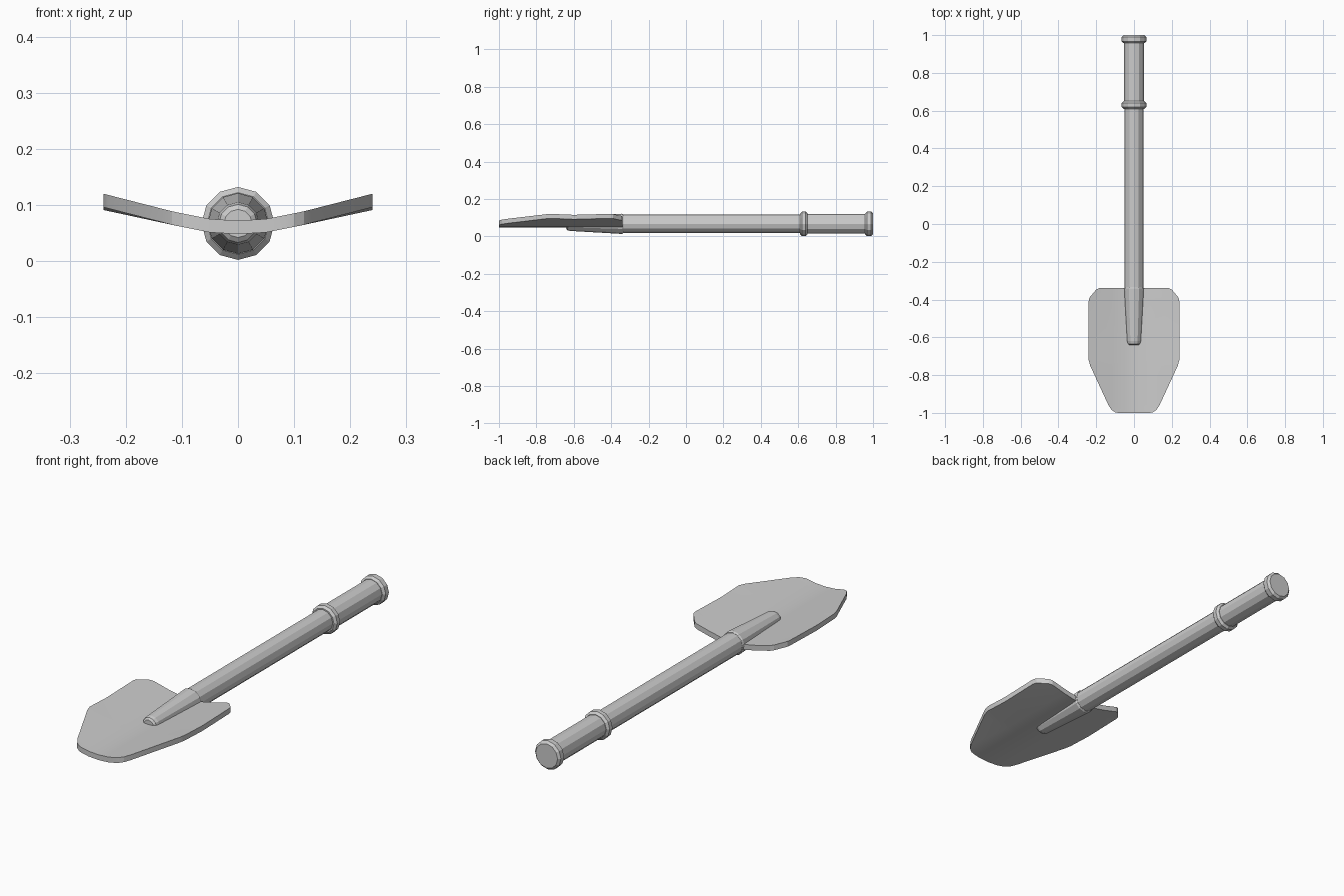
import bpy, bmesh, math

cube = bpy.data.objects.get("Cube")
if cube:
    bpy.data.objects.remove(cube, do_unlink=True)

steel = bpy.data.materials.new("light_grey")
steel.use_nodes = True
GREY = (0.6, 0.6, 0.6, 1)
steel.diffuse_color = GREY
steel.node_tree.nodes["Principled BSDF"].inputs["Base Color"].default_value = GREY

AXIS_Z = 0.067
SIDES = 12


def finish(bm, name):
    bmesh.ops.recalc_face_normals(bm, faces=bm.faces[:])
    mesh = bpy.data.meshes.new(name)
    bm.to_mesh(mesh)
    bm.free()
    mesh.materials.append(steel)
    obj = bpy.data.objects.new(name, mesh)
    bpy.context.collection.objects.link(obj)
    return obj


def lathe(name, profile):
    """Closed twelve-sided solid around the tool axis from (y, radius) pairs."""
    bm = bmesh.new()
    rings = []
    for y, r in profile:
        angles = [2 * math.pi * i / SIDES for i in range(SIDES)]
        rings.append([bm.verts.new((r * math.sin(a), y, AXIS_Z + r * math.cos(a)))
                      for a in angles])
    for a, b in zip(rings, rings[1:]):
        for i in range(SIDES):
            j = (i + 1) % SIDES
            bm.faces.new((a[i], a[j], b[j], b[i]))
    bm.faces.new(rings[0])
    bm.faces.new(rings[-1])
    return finish(bm, name)


# Handle and grip
lathe("shaft", [(-0.36, 0.049), (0.63, 0.049)])
lathe("grip", [(0.63, 0.053), (0.98, 0.053)])


# Rounded collars at both ends of the grip
def collar(name, start, end):
    lathe(name, [(start, 0.055), (start + 0.01, 0.065),
                 (end - 0.01, 0.065), (end, 0.055)])


collar("grip_collar", 0.61, 0.65)
collar("end_collar", 0.957, 1.0)

# Tapered socket joining the handle to the blade
lathe("socket", [(-0.335, 0.05), (-0.342, 0.054), (-0.62, 0.038),
                 (-0.634, 0.034), (-0.641, 0.025)])


# Dished blade: (y, half width) rows, height set by distance from the centre
rows = [(-0.34, 0.185), (-0.347, 0.2), (-0.39, 0.236), (-0.41, 0.24),
        (-0.6, 0.24), (-0.72, 0.24), (-0.75, 0.232), (-0.96, 0.135),
        (-0.985, 0.118), (-0.997, 0.1), (-1.0, 0.085)]
curve = [(0, 0.072), (0.05, 0.075), (0.115, 0.088), (0.24, 0.12)]


def height(x):
    for (x0, z0), (x1, z1) in zip(curve, curve[1:]):
        if x <= x1:
            return z0 + (z1 - z0) * (x - x0) / (x1 - x0)
    return curve[-1][1]


bm = bmesh.new()
grid = []
for y, w in rows:
    half = [min(c, w) for c in (0.05, 0.115)] + [w]
    xs = [-x for x in reversed(half)] + [0] + half
    dip = 0.005 if y == -0.6 else 0
    grid.append([bm.verts.new((x, y, height(abs(x)) - (dip if abs(x) > 0.2 else 0)))
                 for x in xs])
for a, b in zip(grid, grid[1:]):
    for i in range(len(a) - 1):
        bm.faces.new((a[i], b[i], b[i + 1], a[i + 1]))
bmesh.ops.remove_doubles(bm, verts=bm.verts[:], dist=0.0005)
# Give the sheet its thickness
top = bm.faces[:]
under = bmesh.ops.extrude_face_region(bm, geom=top, use_keep_orig=True)
moved = [v for v in under["geom"] if isinstance(v, bmesh.types.BMVert)]
bmesh.ops.translate(bm, verts=moved, vec=(0, 0, -0.024))
blade = finish(bm, "blade")
bpy.context.view_layer.objects.active = blade
blade.select_set(True)
bpy.ops.object.shade_smooth_by_angle(angle=math.radians(20))
